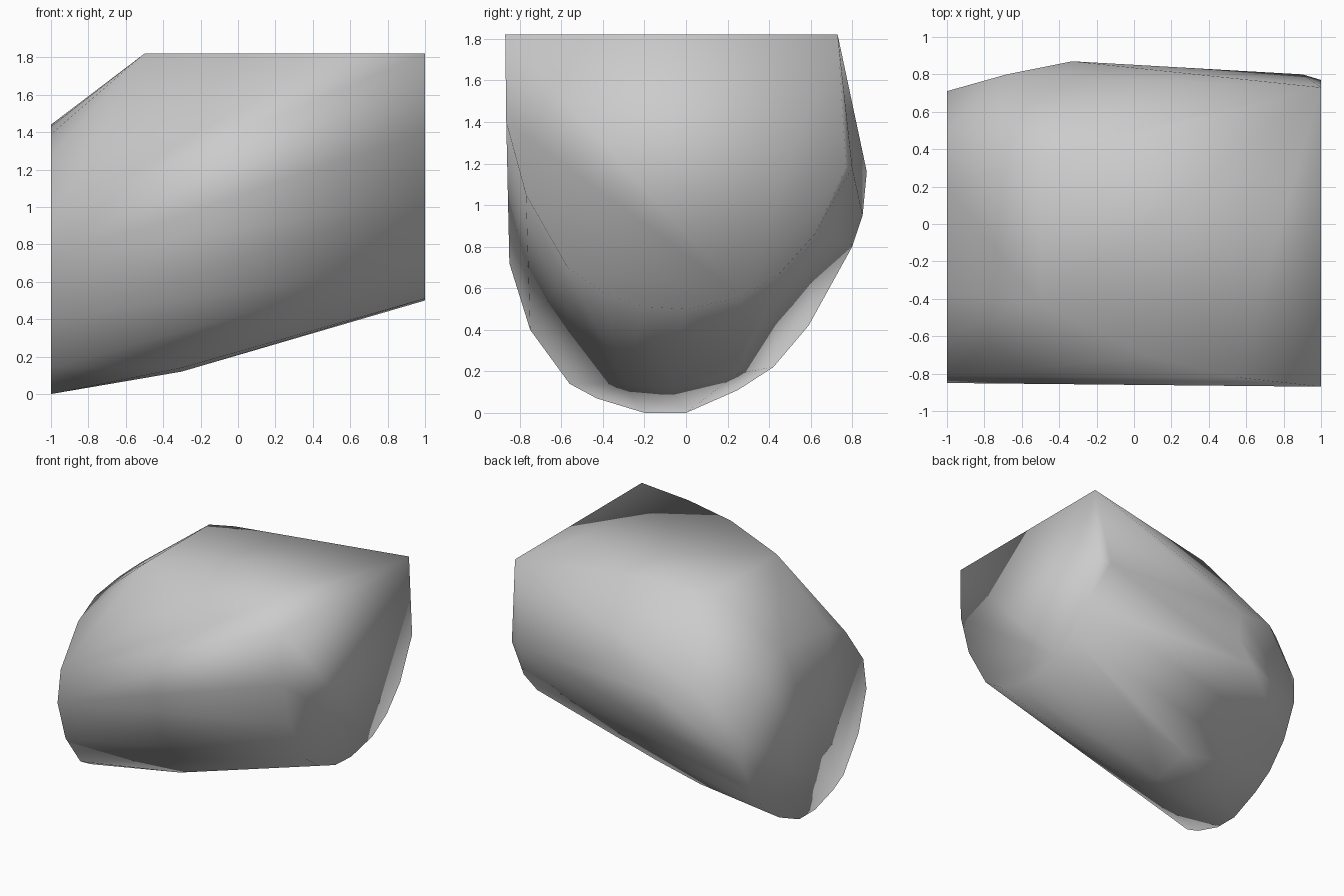
import bpy, bmesh

if "Cube" in bpy.data.objects:
    bpy.data.objects.remove(bpy.data.objects["Cube"])

# Slanted boulder: convex skin over two end outlines, a flat top and a bulged middle
left_end = [(-.85, .72), (-.75, .4), (-.56, .14), (-.43, .07), (-.2, .0), (0, .0),
            (.25, .11), (.42, .22), (.59, .42), (.71, .70), (.71, .9), (.5, 1.36),
            (.2, 1.44), (-.08, 1.43), (-.37, 1.39), (-.59, 1.27), (-.81, .97)]
right_end = [(-.87, 1.82), (-.865, 1.4), (-.77, 1.05), (-.57, .7), (-.4, .58),
             (-.2, .51), (0, .5), (.27, .56), (.45, .67), (.62, .86), (.77, 1.18), (.73, 1.82)]
top = [(-.5, -.43), (-.5, .35), (-.33, .43), (.1, -.71), (.55, -.82)]
bulge = [(-.3, -.3, .14), (-.3, -.08, .12), (-.3, .25, .19), (.1, .25, .28),
         (-.5, .8, .8), (-.68, .8, 1.22), (-.33, .87, 1.16), (-.33, .85, .95), (.9, .8, 1.18)]

points = [(-1, y, z) for y, z in left_end] + [(1, y, z) for y, z in right_end]
points += [(x, y, 1.82) for x, y in top] + bulge

bm = bmesh.new()
for p in points:
    bm.verts.new(p)
hull = bmesh.ops.convex_hull(bm, input=bm.verts)
loose = {g for g in hull["geom_interior"] + hull["geom_unused"]
         if isinstance(g, bmesh.types.BMVert)}
bmesh.ops.delete(bm, geom=list(loose), context='VERTS')
bmesh.ops.recalc_face_normals(bm, faces=bm.faces)

# Soft shading all over, as on a worn stone
for f in bm.faces:
    f.smooth = True
mesh = bpy.data.meshes.new("boulder")
bm.to_mesh(mesh)
bm.free()
bpy.context.collection.objects.link(bpy.data.objects.new("boulder", mesh))
